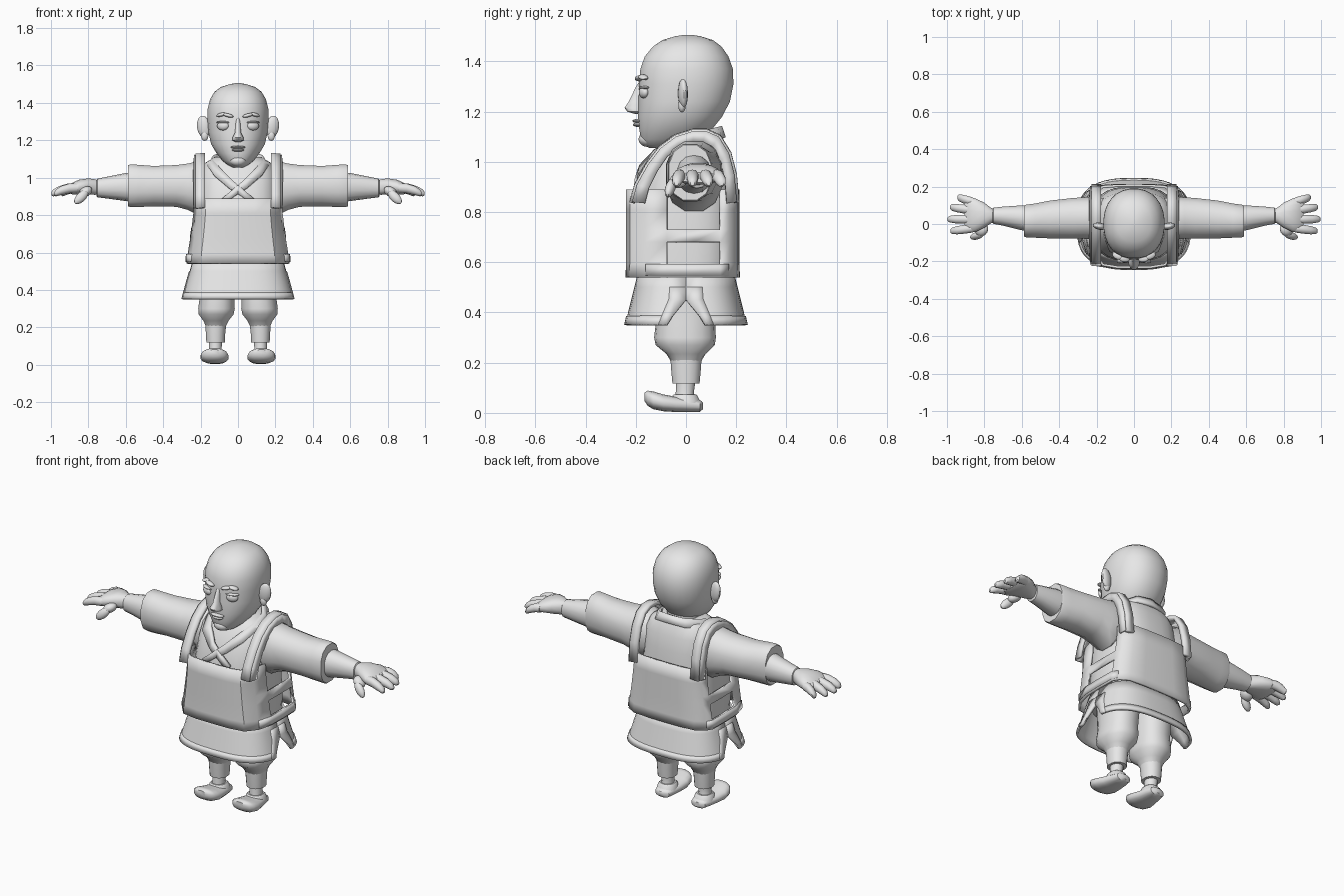
import bpy, bmesh, math
from mathutils import Matrix, Vector

grey = bpy.data.materials.new("plain_grey")
grey.diffuse_color = (0.8, 0.8, 0.8, 1)


def finish(name, bm, mirror=False, thick=0, angle=40):
    """Turn a bmesh into a shaded object, optionally mirrored in x and thickened."""
    bmesh.ops.recalc_face_normals(bm, faces=bm.faces)
    me = bpy.data.meshes.new(name)
    bm.to_mesh(me)
    bm.free()
    ob = bpy.data.objects.new(name, me)
    bpy.context.collection.objects.link(ob)
    me.materials.append(grey)
    bpy.ops.object.select_all(action='DESELECT')
    ob.select_set(True)
    bpy.context.view_layer.objects.active = ob
    bpy.ops.object.shade_smooth_by_angle(angle=math.radians(angle))
    if mirror:
        ob.modifiers.new("mirror", 'MIRROR').merge_threshold = 0.0005
    if thick:
        s = ob.modifiers.new("thickness", 'SOLIDIFY')
        s.thickness, s.offset = thick, 0
    return ob


def loft(name, axis, secs, n=20, p=2, mirror=False, angle=40):
    """Closed loft; each section is (position, centre a, centre b, radius a, radius b)."""
    bm = bmesh.new()
    rings = []
    for t, ca, cb, ra, rb in secs:
        ring = []
        for i in range(n):
            w = 2 * math.pi * (i + 0.5) / n
            c, s = math.cos(w), math.sin(w)
            a = ca + ra * math.copysign(abs(c) ** (2 / p), c)
            b = cb + rb * math.copysign(abs(s) ** (2 / p), s)
            ring.append(bm.verts.new({'x': (t, a, b), 'y': (a, t, b), 'z': (a, b, t)}[axis]))
        rings.append(ring)
    for r, q in zip(rings, rings[1:]):
        for i in range(n):
            bm.faces.new((r[i], r[(i + 1) % n], q[(i + 1) % n], q[i]))
    bm.faces.new(rings[0])
    bm.faces.new(rings[-1])
    return finish(name, bm, mirror, angle=angle)


def sheet(name, rows, thick, mirror=True, skip=(), angle=35):
    """Open grid of points with thickness; skip holds (row, column) cells left open."""
    bm = bmesh.new()
    g = [[bm.verts.new(p) for p in row] for row in rows]
    for j in range(len(g) - 1):
        for i in range(len(g[0]) - 1):
            if (j, i) not in skip:
                bm.faces.new((g[j][i], g[j][i + 1], g[j + 1][i + 1], g[j + 1][i]))
    return finish(name, bm, mirror, thick, angle)


def blob(name, loc, size, rot=(0, 0, 0), mirror=True):
    """Ellipsoid."""
    bm = bmesh.new()
    m = Matrix.Translation(loc)
    for k, ax in zip(rot, 'XYZ'):
        m = m @ Matrix.Rotation(math.radians(k), 4, ax)
    bmesh.ops.create_uvsphere(bm, u_segments=14, v_segments=9, radius=1,
                              matrix=m @ Matrix.Diagonal((*size, 1)))
    return finish(name, bm, mirror)


# Head: (height, front y, back y, half width)
profile = [(1.055, -.145, -.04, .03), (1.068, -.168, .0, .055), (1.09, -.18, .05, .083),
           (1.13, -.187, .105, .115), (1.18, -.192, .145, .145), (1.24, -.19, .176, .158),
           (1.31, -.188, .19, .164), (1.37, -.183, .188, .163), (1.42, -.165, .17, .15),
           (1.46, -.132, .142, .126), (1.485, -.095, .108, .092), (1.50, -.045, .06, .045),
           (1.506, -.01, .025, .015)]
loft("head", 'z', [(z, 0, (f + b) / 2, w, (b - f) / 2) for z, f, b, w in profile], 28, 2.2)
loft("neck", 'z', [(1.0, 0, .02, .11, .1), (1.07, 0, .02, .09, .085), (1.17, 0, .03, .09, .08)])

# Face
loft("nose", 'z', [(1.19, 0, -.185, .012, .015), (1.2, 0, -.2, .032, .035),
                   (1.215, 0, -.205, .03, .041), (1.24, 0, -.195, .017, .034),
                   (1.3, 0, -.18, .012, .02), (1.325, 0, -.175, .008, .008)], 12)
blob("eye", (.08, -.168, 1.277), (.033, .018, .024), (0, 0, 18))
blob("eyelid", (.08, -.166, 1.296), (.038, .02, .007), (0, 0, 18))
blob("eyebrow_inner", (.052, -.186, 1.333), (.03, .018, .01), (0, -14, 10))
blob("eyebrow_outer", (.09, -.17, 1.337), (.028, .018, .01), (0, 14, 25))
blob("upper_lip", (0, -.192, 1.163), (.042, .022, .008), mirror=False)
blob("lower_lip", (0, -.19, 1.148), (.033, .022, .009), mirror=False)
blob("chin", (0, -.155, 1.09), (.045, .034, .03), mirror=False)
blob("ear", (.184, -.012, 1.272), (.036, .019, .06), (0, 8, 12))
blob("ear_lobe", (.178, -.016, 1.225), (.02, .015, .028))

# Robe body under the vest
loft("robe_body", 'z', [(.5, 0, 0, .225, .18), (.62, 0, 0, .228, .2), (.85, 0, 0, .215, .195),
                        (.95, 0, .008, .208, .175), (1.03, 0, .02, .2, .15),
                        (1.08, 0, .03, .175, .12), (1.11, 0, .035, .125, .1)], 28, 2.8)

# Crossed collar: one ribbon per side, running from the nape to the opposite waist
sheet("collar", [[(0, .135, 1.14), (0, .15, 1.095)], [(.08, .12, 1.135), (.095, .14, 1.09)],
                 [(.125, .05, 1.115), (.15, .06, 1.075)], [(.13, -.04, 1.09), (.16, -.05, 1.06)],
                 [(.09, -.12, 1.045), (.13, -.14, 1.015)], [(.03, -.178, .985), (.05, -.183, .945)],
                 [(-.03, -.195, .935), (-.02, -.198, .9)], [(-.09, -.2, .885), (-.07, -.202, .86)]], .018)

# Vest shell with armholes and side openings
half = [(0, -.232), (.09, -.231), (.17, -.218), (.212, -.16), (.232, -.075), (.234, .03),
        (.232, .135), (.215, .168), (.17, .198), (.09, .205), (0, .206)]
levels = [(.54, 1.15, 1.01), (.592, 1.13, 1), (.68, 1.07, 1), (.73, 1.04, 1),
          (.81, 1.0, 1), (.89, .98, 1)]
rows = [[(x * sx, y * sy, z) for x, y in half] for z, sx, sy in levels]
sheet("vest", rows, .014, skip=[(j, i) for j in (1, 3, 4) for i in (4, 5)])
sheet("vest_side_band", [[(x * s, y, z) for x, y in half[3:8]]
                         for z, s in ((.548, 1.175), (.592, 1.16))], .014)

# Shoulder straps
arch = [(-.215, .84), (-.195, .91), (-.15, .99), (-.1, 1.055), (-.04, 1.1), (.03, 1.122),
        (.08, 1.122), (.13, 1.1), (.17, 1.035), (.192, .95), (.202, .84)]
sheet("shoulder_strap", [[(.176, y, z), (.226, y, z - .004)] for y, z in arch], .022)
# Armhole edging that drops down the outside of the strap
sheet("armhole_edge", [[(.228, y, z), (.234, .02 + (y - .02) * .78, z - (z - .8) * .13)]
                       for y, z in arch], .012)


# Skirt: front and back panels that part in a notch at each side
def skirt_point(u, z, side, off=0.0):
    k = (.56 - z) / .21
    rx, ry = .235 + .06 * k + off, .185 + .052 * k + off
    gap = max(0.0, (.45 - z) / .1) * .075 / ry
    a = u * (math.pi / 2 - gap * .45)
    c, s = math.sin(a), math.cos(a)
    y = ry * s ** .62 if s > 1e-6 else 0
    return (rx * c ** .75, side * max(y, gap * ry), z)


heights = [.56, .5, .45, .42, .385, .35]
for side, label in ((-1, "front"), (1, "back")):
    us = [i / 10 for i in range(11)]
    sheet("skirt_" + label, [[skirt_point(u, z, side) for u in us] for z in heights], .012)
    sheet("skirt_hem_" + label,
          [[skirt_point(u, z, side, .003) for u in us] for z in (.385, .35)], .014)
    sheet("slit_hem_" + label, [[skirt_point(u, z, side, .003) for u in (.9, .95, 1)]
                                for z in (.5, .45, .385, .35)], .014)

# Arms: wide sleeve, forearm, hand
loft("sleeve", 'x', [(.14, .03, .95, .11, .11), (.22, .032, .945, .116, .145),
                     (.27, .032, .952, .114, .127), (.33, .03, .956, .112, .115),
                     (.45, .024, .955, .104, .111), (.53, .018, .956, .094, .116),
                     (.575, .016, .957, .09, .118), (.588, .016, .957, .086, .113)],
     12, 2.3, True)
loft("forearm", 'x', [(.55, .03, .95, .072, .08), (.6, .033, .95, .068, .075),
                      (.7, .042, .947, .052, .058), (.752, .044, .945, .044, .05),
                      (.756, .044, .945, .038, .044)], 14, 2.2, True)
loft("palm", 'x', [(.735, .044, .946, .03, .036), (.765, .045, .95, .042, .042),
                   (.8, .047, .953, .068, .044), (.85, .047, .95, .092, .04),
                   (.885, .048, .942, .094, .032), (.905, .048, .938, .08, .02)], 16, 2.3, True)
fingers = [("little", .118, .142, .945), ("ring", .073, .09, .985),
           ("middle", .025, .026, .998), ("index", -.022, -.038, .982)]
for label, y0, y1, tip in fingers:
    secs = []
    for t, r, dz in ((0, .024, 0), (.35, .025, -.002), (.7, .023, -.014),
                     (.92, .018, -.026), (1, .008, -.031)):
        secs.append((.86 + (tip - .86) * t, y0 + (y1 - y0) * t, .945 + dz, r, r * 1.05))
    loft(label + "_finger", 'x', secs, 10, 2, True)
blob("thumb", (.838, -.062, .897), (.05, .02, .025), (0, 45, -15))
blob("thumb_base", (.815, -.03, .925), (.04, .035, .026), (0, 30, -35))

# Legs: gathered trousers, wrapped shins, turned-up shoes
loft("trouser_leg", 'z', [(.205, .118, 0, .054, .06), (.235, .118, 0, .068, .078),
                          (.27, .117, -.003, .095, .118), (.3, .115, -.004, .099, .123),
                          (.36, .112, -.002, .094, .118), (.5, .11, 0, .1, .13)], 18, 2.3, True)
loft("shin_wrap", 'z', [(.118, .12, 0, .05, .055), (.17, .12, 0, .053, .06),
                        (.23, .118, 0, .058, .064)], 16, 2.2, True)
loft("ankle", 'z', [(.04, .122, .0, .04, .046), (.08, .121, -.005, .034, .036),
                    (.13, .12, 0, .036, .038)], 14, 2, True)
loft("shoe", 'y', [(.067, .118, .028, .02, .014), (.055, .118, .028, .045, .024),
                   (.02, .119, .031, .055, .028), (-.04, .122, .034, .066, .031),
                   (-.09, .125, .04, .076, .034), (-.13, .126, .05, .072, .036),
                   (-.152, .126, .058, .056, .031), (-.165, .126, .064, .028, .018)],
     16, 2.4, True)
loft("shoe_collar", 'z', [(.04, .12, .0, .056, .06), (.066, .12, -.004, .05, .052),
                          (.074, .12, -.004, .042, .044)], 16, 2.2, True)
